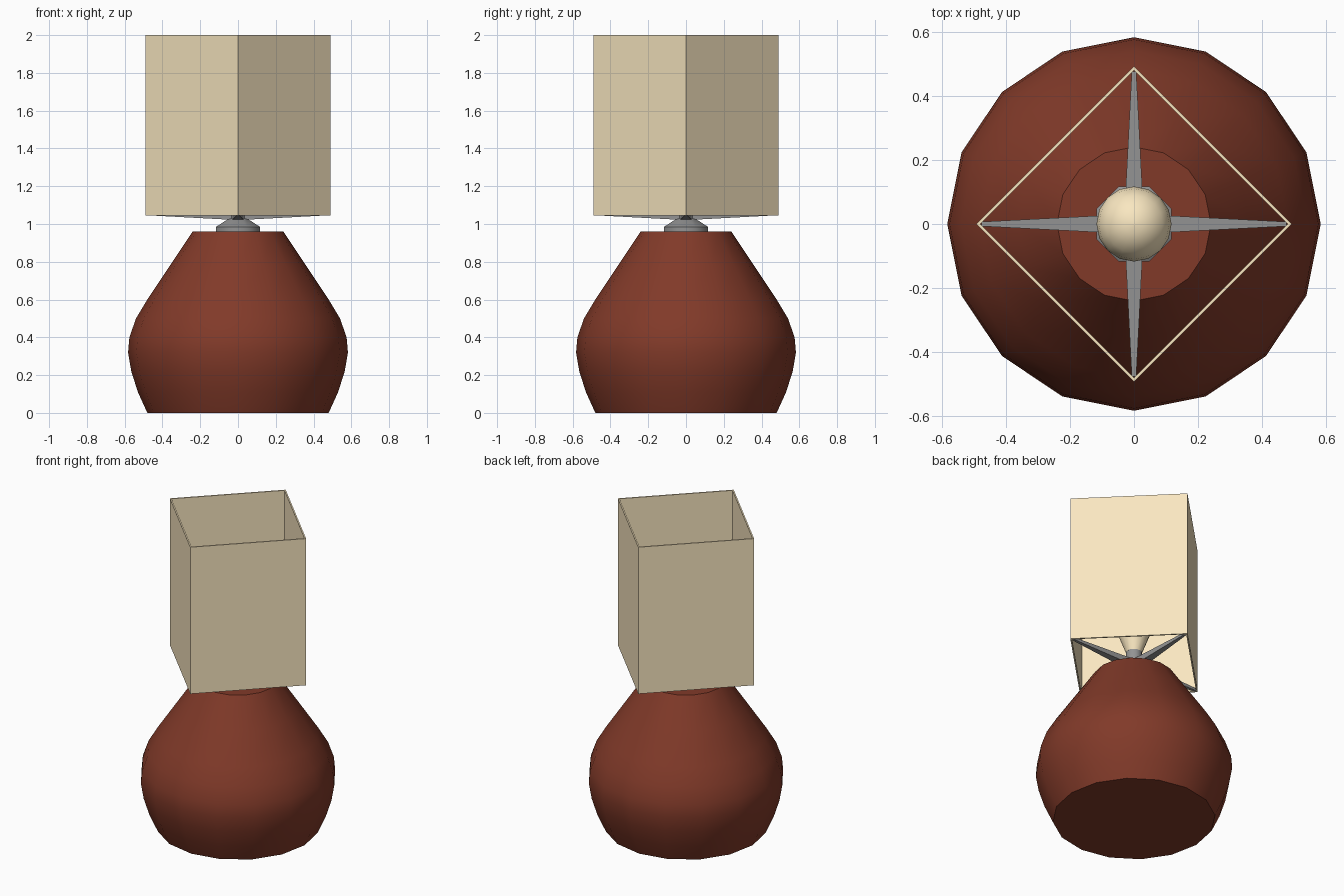
import bpy, bmesh
from math import sin, cos, pi

if "Cube" in bpy.data.objects:
    bpy.data.objects.remove(bpy.data.objects["Cube"])


def material(name, rgb):
    m = bpy.data.materials.new(name)
    m.diffuse_color = (*rgb, 1)
    m.use_nodes = True
    m.node_tree.nodes["Principled BSDF"].inputs["Base Color"].default_value = m.diffuse_color
    return m


def finish(bm, name, mat, smooth=None):
    bmesh.ops.recalc_face_normals(bm, faces=bm.faces)
    me = bpy.data.meshes.new(name)
    bm.to_mesh(me)
    bm.free()
    ob = bpy.data.objects.new(name, me)
    bpy.context.collection.objects.link(ob)
    me.materials.append(mat)
    if smooth:
        bpy.ops.object.select_all(action='DESELECT')
        ob.select_set(True)
        bpy.context.view_layer.objects.active = ob
        bpy.ops.object.shade_smooth_by_angle(angle=smooth * pi / 180)
    return ob


def bridge(bm, a, b):
    """Band of quads between two closed loops of vertices."""
    for i in range(len(a)):
        j = (i + 1) % len(a)
        bm.faces.new((a[i], a[j], b[j], b[i]))


def lathe(name, profile, sides, turn, mat, smooth):
    """Closed solid of revolution from (radius, z) points."""
    bm = bmesh.new()
    rings = [[bm.verts.new((r * cos(2 * pi * (i + turn) / sides),
                            r * sin(2 * pi * (i + turn) / sides), z))
              for i in range(sides)] for r, z in profile]
    for a, b in zip(rings, rings[1:]):
        bridge(bm, a, b)
    bm.faces.new(rings[0])
    bm.faces.new(rings[-1])
    return finish(bm, name, mat, smooth)


clay = material("clay", (0.22, 0.042, 0.022))
cream = material("cream", (0.95, 0.80, 0.53))
metal = material("metal", (0.29, 0.29, 0.29))

# Pot-bellied base
lathe("base", [(0.48, 0), (0.53, 0.11), (0.565, 0.22), (0.582, 0.32), (0.575, 0.4),
               (0.54, 0.5), (0.48, 0.6), (0.36, 0.78), (0.24, 0.96)], 16, 0, clay, 40)

# Socket: collar, sloped shoulder and neck
lathe("socket", [(0.126, 0.96), (0.126, 0.985), (0.05, 1.03), (0.05, 1.13)], 8, 0.5, metal, 50)

# Bulb: tapered stem into a ball
R, C = 0.117, 1.34
ball = [(R * cos(a * pi / 180), C + R * sin(a * pi / 180)) for a in (-20, 0, 20, 40, 60, 75, 88)]
lathe("bulb", [(0.047, 1.13), (0.085, 1.23)] + ball, 16, 0, cream, 60)

# Four tapering arms that carry the shade
for k in range(4):
    c, s = cos(k * pi / 2), sin(k * pi / 2)
    bm = bmesh.new()
    ends = [[bm.verts.new((x * c - y * s, x * s + y * c, z))
             for y, z in ((-w, lo), (w, lo), (w, hi), (-w, hi))]
            for x, w, lo, hi in ((0.03, 0.03, 1.022, 1.065), (0.475, 0.007, 1.046, 1.06))]
    bridge(bm, *ends)
    for end in ends:
        bm.faces.new(end)
    finish(bm, f"shade_arm_{k + 1}", metal)

# Square open shade with a thin wall, corners on the axes
bm = bmesh.new()
loops = [[bm.verts.new((r * cos(i * pi / 2), r * sin(i * pi / 2), z)) for i in range(4)]
         for r, z in ((0.491, 1.045), (0.491, 2.0), (0.479, 2.0), (0.479, 1.045))]
for a, b in zip(loops, loops[1:] + loops[:1]):
    bridge(bm, a, b)
finish(bm, "shade", cream)
